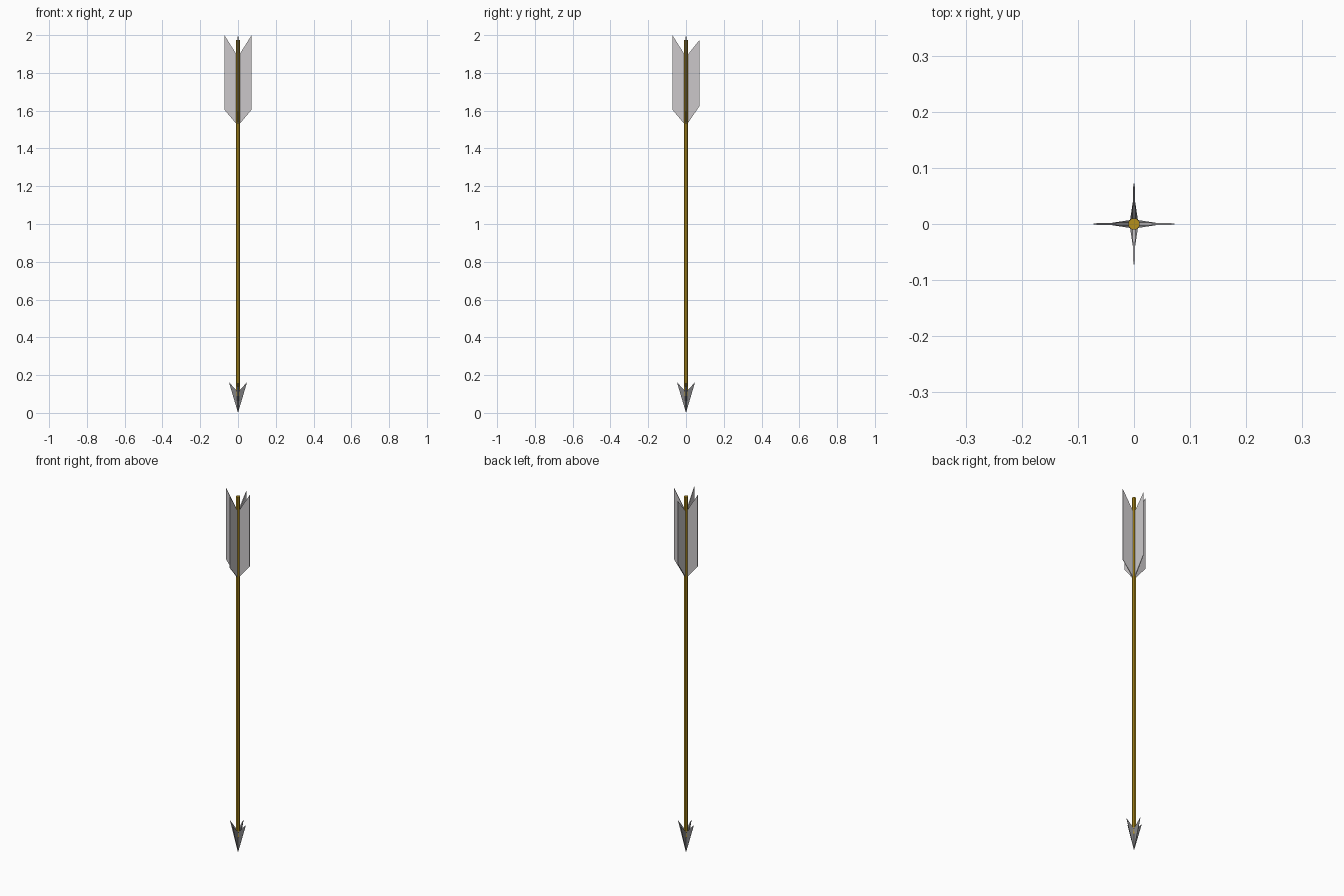
import bpy, bmesh, math
from mathutils import Matrix

if "Cube" in bpy.data.objects:
    bpy.data.objects.remove(bpy.data.objects["Cube"])


def material(name, rgb):
    m = bpy.data.materials.new(name)
    m.diffuse_color = (*rgb, 1)
    m.use_nodes = True
    m.node_tree.nodes["Principled BSDF"].inputs["Base Color"].default_value = m.diffuse_color
    return m


WOOD = material("golden_wood", (0.46, 0.28, 0.012))
FEATHER = material("pale_feather", (0.60, 0.58, 0.59))
STEEL = material("dark_steel", (0.23, 0.23, 0.24))


def finish(name, bm, mat):
    bmesh.ops.recalc_face_normals(bm, faces=bm.faces)
    me = bpy.data.meshes.new(name)
    bm.to_mesh(me)
    bm.free()
    me.materials.append(mat)
    ob = bpy.data.objects.new(name, me)
    bpy.context.collection.objects.link(ob)
    return ob


def blade(name, profile, angle, mat):
    """Thin tapered plate; profile points are (radius, z, half thickness)."""
    bm = bmesh.new()
    a = [bm.verts.new((r, -t, z)) for r, z, t in profile]
    b = [bm.verts.new((r, t, z)) for r, z, t in profile]
    bm.faces.new(a)
    bm.faces.new(b[::-1])
    n = len(profile)
    for i in range(n):
        j = (i + 1) % n
        bm.faces.new((a[i], b[i], b[j], a[j]))
    bm.transform(Matrix.Rotation(angle, 4, 'Z'))
    return finish(name, bm, mat)


# Shaft
bm = bmesh.new()
bmesh.ops.create_cone(bm, cap_ends=True, segments=8, radius1=0.0105,
                      radius2=0.0105, depth=1.885,
                      matrix=Matrix.Translation((0, 0, 1.0325))
                      @ Matrix.Rotation(math.pi / 8, 4, 'Z'))
finish("shaft", bm, WOOD)

# Four fletching vanes (the rear one sits slightly shorter) and four head blades
for i, side in enumerate(("right", "back", "left", "front")):
    top, low = (1.975, 1.625) if side == "back" else (2.0, 1.605)
    vane = [(0.0, 1.52, 0.003), (0.072, low, 0.0012),
            (0.072, top, 0.0012), (0.0, 1.885, 0.003)]
    blade("vane_" + side, vane, i * math.pi / 2, FEATHER)

    head = [(0.0, 0.0, 0.0005), (0.048, 0.163, 0.0008),
            (0.0, 0.11, 0.008)]
    blade("head_blade_" + side, head, i * math.pi / 2, STEEL)
